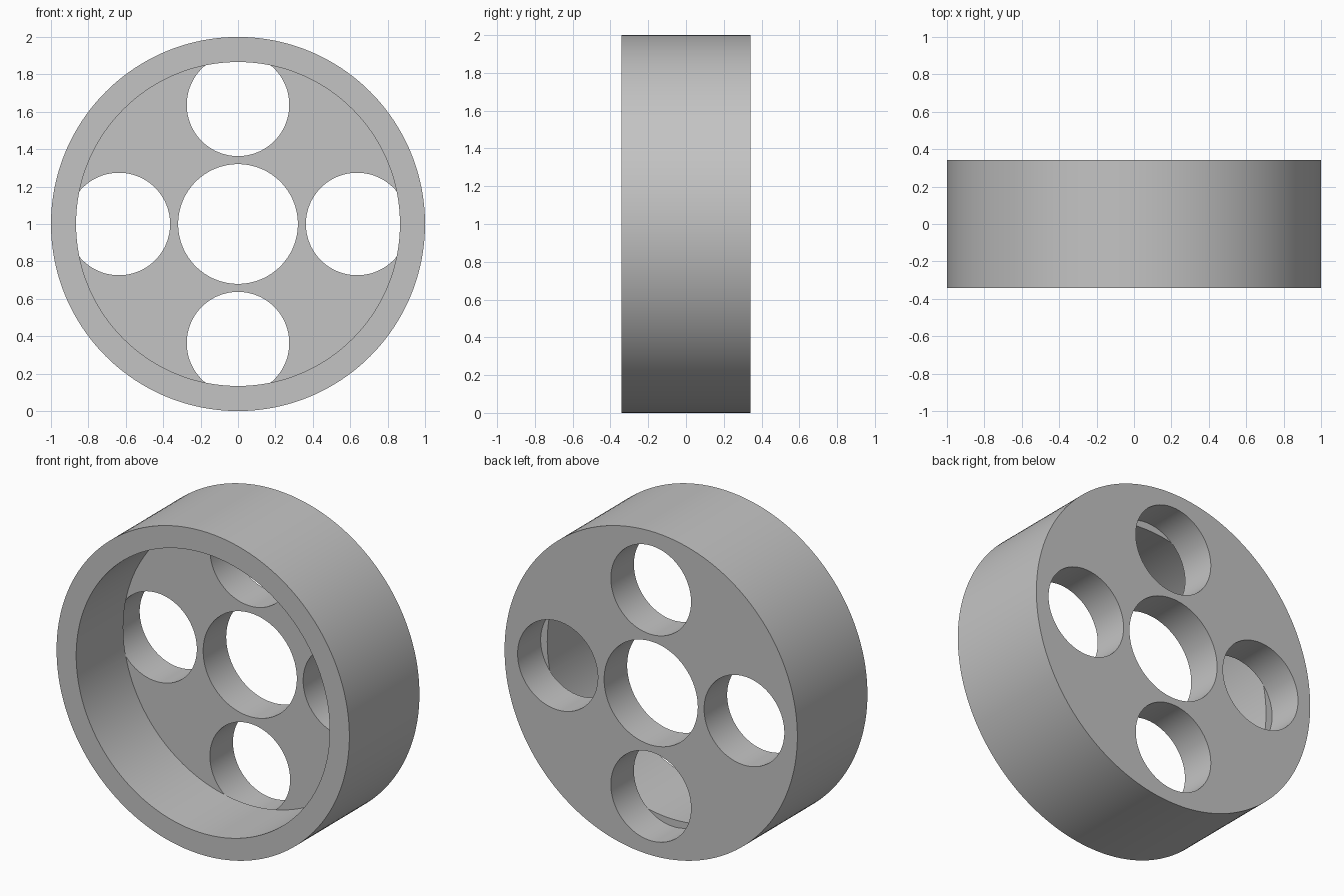
import bpy
from math import radians, sin, cos, pi

default = bpy.data.objects.get("Cube")
if default:
    bpy.data.objects.remove(default, do_unlink=True)

HALF = 0.342      # half of the wheel width
FLOOR = 0.117     # front plane of the web
HOLE_RING = 0.637

grey = bpy.data.materials.new("plain grey")
grey.use_nodes = True
colour = (0.55, 0.55, 0.55, 1)
grey.diffuse_color = colour
grey.node_tree.nodes["Principled BSDF"].inputs["Base Color"].default_value = colour


def drum(name, radius, y0, y1, x=0, z=1, sides=128):
    """Cylinder lying along y between y0 and y1."""
    bpy.ops.mesh.primitive_cylinder_add(
        vertices=sides, radius=radius, depth=y1 - y0,
        location=(x, (y0 + y1) / 2, z), rotation=(radians(90), 0, 0))
    obj = bpy.context.object
    obj.name = name
    obj.data.materials.append(grey)
    return obj


# Wheel body
wheel = drum("wheel_body", 1, -HALF, HALF, sides=192)

# Front recess, hub bore, and four holes that stop at the web's front plane
cutters = [drum("recess_cutter", 0.866, -1, FLOOR, sides=192),
           drum("bore_cutter", 0.32, -1, 1)]
for i in range(4):
    a = i * pi / 2
    cutters.append(drum(f"hole_cutter_{i + 1}", 0.274, FLOOR, 1,
                        HOLE_RING * cos(a), 1 + HOLE_RING * sin(a)))

for cutter in cutters:
    cut = wheel.modifiers.new(cutter.name, 'BOOLEAN')
    cut.operation = 'DIFFERENCE'
    cut.solver = 'EXACT'
    cut.object = cutter

# Apply the cuts, then drop the cutters
bpy.ops.object.select_all(action='DESELECT')
wheel.select_set(True)
bpy.context.view_layer.objects.active = wheel
for name in [m.name for m in wheel.modifiers]:
    bpy.ops.object.modifier_apply(modifier=name)
for cutter in cutters:
    bpy.data.objects.remove(cutter, do_unlink=True)

bpy.ops.object.shade_smooth_by_angle(angle=radians(30))
